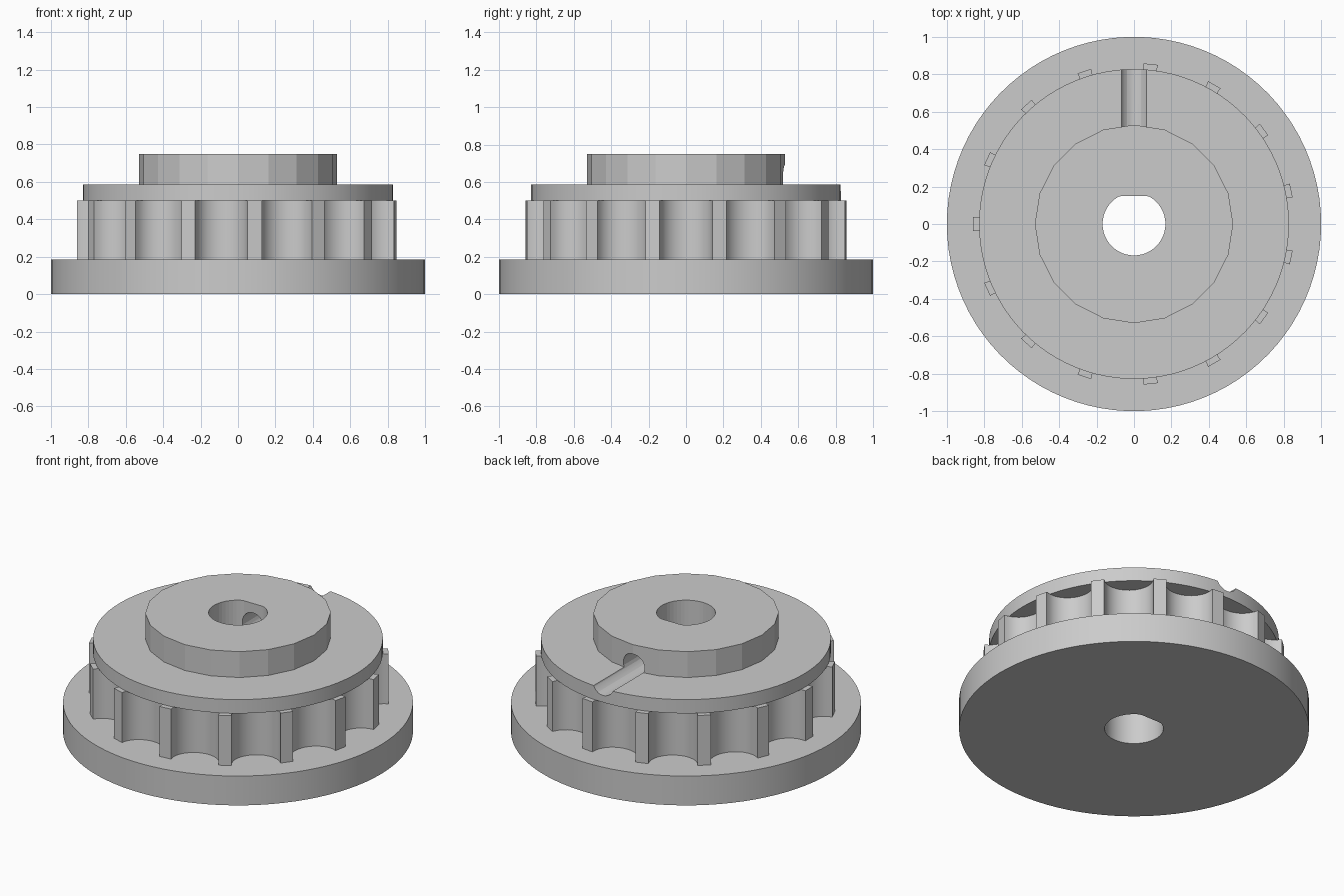
import bpy, bmesh
from math import sin, cos, pi, radians
from mathutils import Matrix

old = bpy.data.objects.get("Cube")
if old:
    bpy.data.objects.remove(old, do_unlink=True)

grey = bpy.data.materials.new("plain grey")
grey.use_nodes = True
grey.diffuse_color = (0.6, 0.6, 0.6, 1)
grey.node_tree.nodes["Principled BSDF"].inputs["Base Color"].default_value = (0.6, 0.6, 0.6, 1)


def prism(name, outline, z0, z1):
    """Extrude a closed outline from z0 up to z1."""
    bm = bmesh.new()
    face = bm.faces.new([bm.verts.new((x, y, z0)) for x, y in outline])
    top = bmesh.ops.extrude_face_region(bm, geom=[face])["geom"]
    bmesh.ops.translate(bm, vec=(0, 0, z1 - z0),
                        verts=[v for v in top if isinstance(v, bmesh.types.BMVert)])
    bmesh.ops.recalc_face_normals(bm, faces=bm.faces)
    mesh = bpy.data.meshes.new(name)
    bm.to_mesh(mesh)
    bm.free()
    mesh.materials.append(grey)
    obj = bpy.data.objects.new(name, mesh)
    bpy.context.collection.objects.link(obj)
    return obj


def circle(radius, sides):
    return [(radius * cos(2 * pi * i / sides), radius * sin(2 * pi * i / sides))
            for i in range(sides)]


def cut(obj, cutter):
    """Subtract the cutter and apply the result."""
    mod = obj.modifiers.new("cut", 'BOOLEAN')
    mod.operation = 'DIFFERENCE'
    mod.solver = 'EXACT'
    mod.object = cutter
    bpy.context.view_layer.objects.active = obj
    bpy.ops.object.modifier_apply(modifier=mod.name)


def toothed_outline(teeth, tip, tooth_width, depth, steps=14):
    """Narrow flat-tipped teeth with rounded hollows between them."""
    points = []
    pitch = 2 * pi / teeth
    half = tip * sin(pitch / 2) - tooth_width / 2
    mouth = tip * cos(pitch / 2 - tooth_width / 2 / tip)
    for k in range(teeth):
        mid = pi + (k + 0.5) * pitch
        for i in range(steps + 1):
            a = pi * i / steps
            r, t = mouth - depth * sin(a), -half * cos(a)
            points.append((r * cos(mid) - t * sin(mid), r * sin(mid) + t * cos(mid)))
    return points


# Stacked bodies, bottom to top
base = prism("base_disc", circle(1.0, 90), 0, 0.185)
wheel = prism("toothed_wheel", toothed_outline(15, 0.86, 0.075, 0.13), 0.185, 0.5)
flange = prism("upper_flange", circle(0.828, 90), 0.5, 0.587)
hub = prism("hub", circle(0.53, 20), 0.587, 0.75)

# Shaft bore with one flat side
bore = prism("bore_cutter", [(x, min(y, 0.15)) for x, y in circle(0.168, 48)], -0.5, 1.5)
for part in (base, wheel, flange, hub):
    cut(part, bore)

# Sideways screw hole towards the back, left as an open groove in the flange
screw = prism("screw_hole_cutter", circle(0.074, 24), 0, 1.2)
screw.data.transform(Matrix.Translation((0, 0, 0.617)) @ Matrix.Rotation(radians(-90), 4, 'X'))
for part in (flange, hub):
    cut(part, screw)

for cutter in (bore, screw):
    bpy.data.objects.remove(cutter, do_unlink=True)

# Smooth the round parts while keeping crisp edges; the hub stays faceted
bpy.ops.object.select_all(action='DESELECT')
for part in (base, wheel, flange):
    part.select_set(True)
bpy.context.view_layer.objects.active = base
bpy.ops.object.shade_smooth_by_angle(angle=radians(15))
